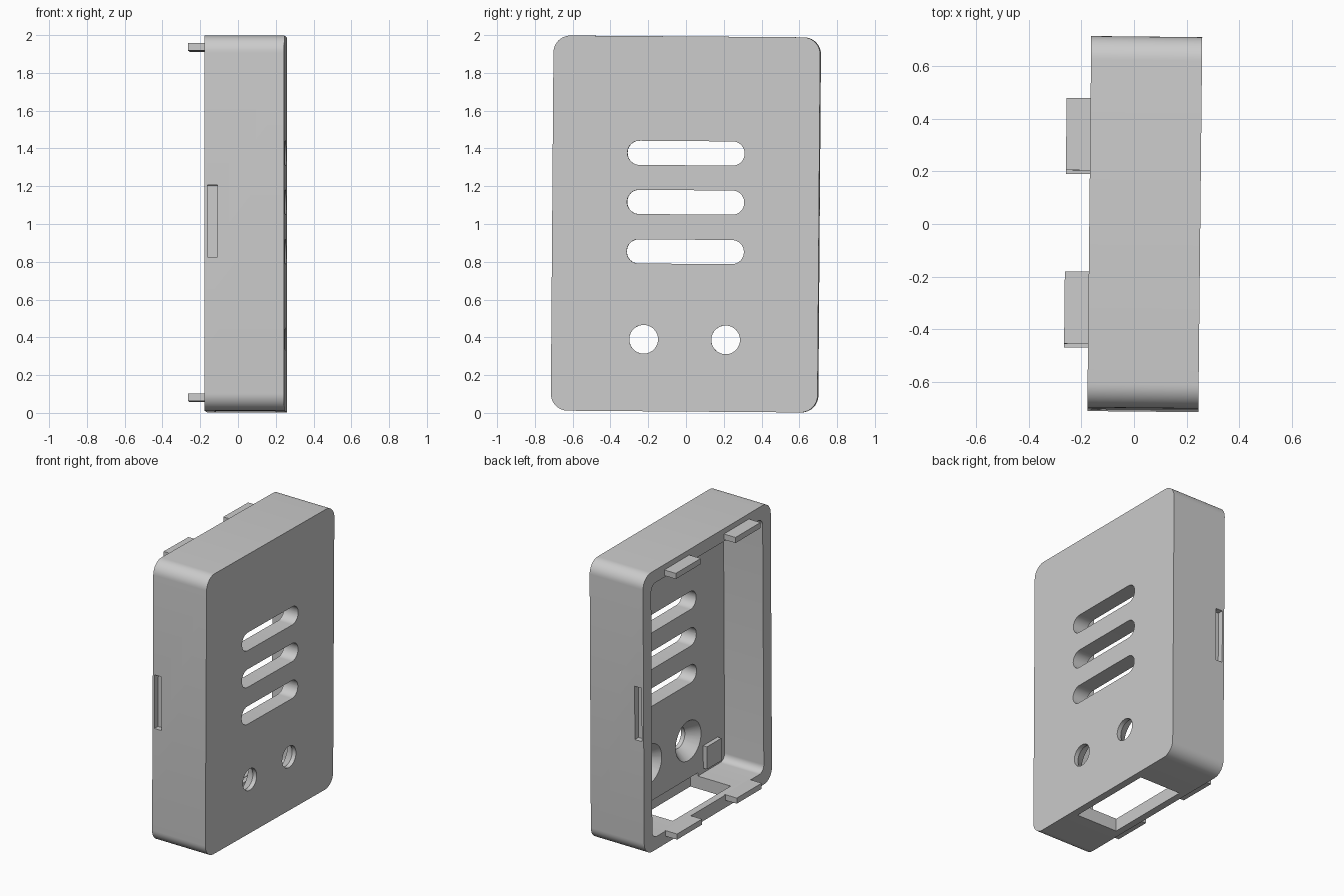
import bpy, bmesh, math
from mathutils import Matrix, Vector

old = bpy.data.objects.get("Cube")
if old:
    bpy.data.objects.remove(old, do_unlink=True)

grey = bpy.data.materials.new("light grey plastic")
grey.use_nodes = True
colour = (0.6, 0.6, 0.6, 1)
grey.diffuse_color = colour
grey.node_tree.nodes["Principled BSDF"].inputs["Base Color"].default_value = colour

# The whole case leans very slightly about its centre
CENTRE = Vector((0, 0, 1))
TILT = (Matrix.Translation(CENTRE) @ Matrix.Rotation(math.radians(-0.6), 4, 'Z')
        @ Matrix.Rotation(math.radians(-0.43), 4, 'X') @ Matrix.Translation(-CENTRE))

BACK, FACE, INNER = -0.17, 0.252, 0.14    # open rim, outer plate, inner plate
HALF_Y, HALF_Z, WALL = 0.706, 0.993, 0.09


def outline(cy, cz, hy, hz, r, steps=10):
    """Rounded rectangle in the y-z plane."""
    pts = []
    for k, (sy, sz) in enumerate([(1, 1), (-1, 1), (-1, -1), (1, -1)]):
        for i in range(steps + 1):
            a = math.pi / 2 * (k + i / steps)
            pts.append((cy + sy * (hy - r) + r * math.cos(a),
                        cz + sz * (hz - r) + r * math.sin(a)))
    return pts


def loft(name, sections):
    """Solid through (x, outline) sections, capped at both ends."""
    bm = bmesh.new()
    rings = [[bm.verts.new((x, y, z)) for y, z in pts] for x, pts in sections]
    for a, b in zip(rings, rings[1:]):
        for i in range(len(a)):
            j = (i + 1) % len(a)
            bm.faces.new((a[i], a[j], b[j], b[i]))
    bm.faces.new(rings[0])
    bm.faces.new(rings[-1])
    bmesh.ops.remove_doubles(bm, verts=bm.verts, dist=1e-5)
    bmesh.ops.recalc_face_normals(bm, faces=bm.faces)
    return finish(name, bm)


def box(name, x, y, z):
    bm = bmesh.new()
    bmesh.ops.create_cube(bm, size=1)
    for v in bm.verts:
        v.co = [(lo + hi) / 2 + c * (hi - lo) for c, (lo, hi) in zip(v.co, (x, y, z))]
    return finish(name, bm)


def finish(name, bm):
    bm.transform(TILT)
    mesh = bpy.data.meshes.new(name)
    bm.to_mesh(mesh)
    bm.free()
    mesh.materials.append(grey)
    ob = bpy.data.objects.new(name, mesh)
    bpy.context.collection.objects.link(ob)
    return ob


def circle(y, z, r, n=40):
    return [(y + r * math.cos(math.tau * i / n), z + r * math.sin(math.tau * i / n))
            for i in range(n)]


# Outer shell
outer = outline(0, 1, HALF_Y, HALF_Z, 0.09)
case = loft("case_shell", [(BACK, outer), (FACE, outer)])

# Interior cavity, open towards the back rim
inner = outline(0, 1, HALF_Y - WALL, HALF_Z - WALL, 0.05)
cutters = [loft("cavity_cutter", [(BACK - 0.1, inner), (INNER, inner)])]

# Three long vents
for z in (1.375, 1.115, 0.853):
    vent = outline(0, z, 0.31, 0.064, 0.063)
    cutters.append(loft("vent_cutter", [(INNER - 0.05, vent), (FACE + 0.05, vent)]))

# Two round holes, countersunk from inside
for y in (-0.217, 0.217):
    small, wide = circle(y, 0.388, 0.076), circle(y, 0.388, 0.14)
    cutters.append(loft("hole_cutter", [(INNER - 0.02, wide), (INNER, wide),
                                        (FACE - 0.03, small), (FACE + 0.05, small)]))

# Latch pockets in both sides, and the opening through the bottom
for s in (-1, 1):
    ys = sorted((s * (HALF_Y - 0.04), s * (HALF_Y + 0.05)))
    cutters.append(box("pocket_cutter", (-0.155, -0.1), ys, (0.82, 1.2)))
cutters.append(box("bottom_cutter", (-0.12, 0.2), (-0.32, 0.32), (-0.1, 0.12)))

for c in cutters:
    c.hide_render = True
    mod = case.modifiers.new(c.name, 'BOOLEAN')
    mod.operation, mod.solver, mod.object = 'DIFFERENCE', 'EXACT', c
bpy.context.view_layer.update()
result = bpy.data.meshes.new_from_object(
    case.evaluated_get(bpy.context.evaluated_depsgraph_get()))
case.modifiers.clear()
case.data = result
for c in cutters:
    bpy.data.objects.remove(c, do_unlink=True)

# Tabs standing out of the top and bottom rims
for level, z in (("top", (1.915, 1.955)), ("bottom", (0.06, 0.1))):
    for side, y in (("back", (0.195, 0.47)), ("front", (-0.465, -0.19))):
        box(f"{level}_{side}_tab", (-0.261, -0.16), y, z)

# Small square pad on the inside of the plate
box("inner_pad", (INNER - 0.03, INNER + 0.01), (-0.54, -0.38), (0.13, 0.29))

# Smooth the rounded parts, keep the edges sharp
bpy.ops.object.select_all(action='DESELECT')
case.select_set(True)
bpy.context.view_layer.objects.active = case
bpy.ops.object.shade_smooth_by_angle(angle=math.radians(30))
